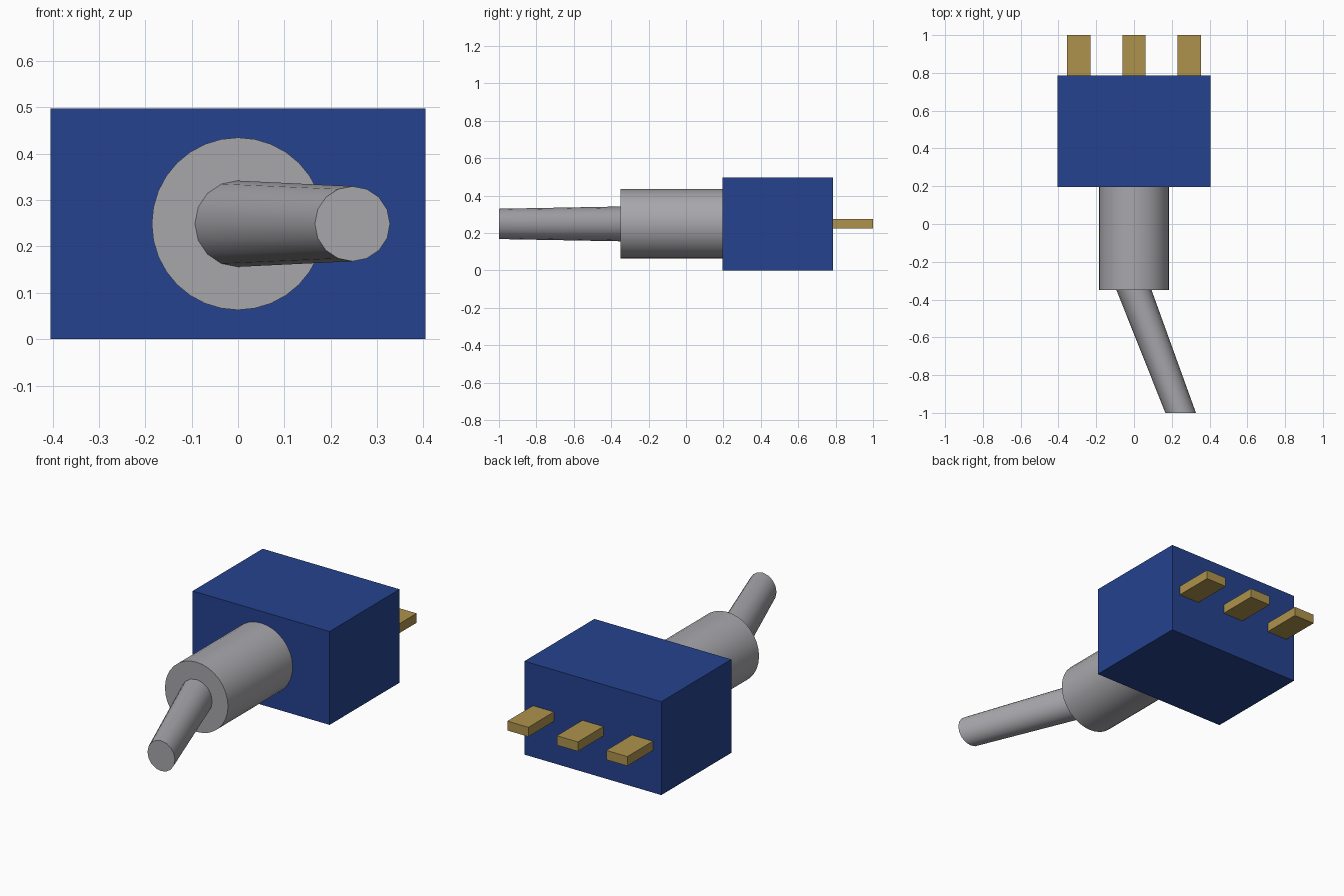
import bpy, bmesh, math
from mathutils import Vector

cube = bpy.data.objects.get("Cube")
if cube:
    bpy.data.objects.remove(cube, do_unlink=True)

AXIS_Z = 0.249


def material(name, color):
    mat = bpy.data.materials.new(name)
    mat.use_nodes = True
    mat.diffuse_color = (*color, 1)
    mat.node_tree.nodes["Principled BSDF"].inputs["Base Color"].default_value = (*color, 1)
    return mat


blue = material("blue plastic", (0.018, 0.055, 0.275))
steel = material("grey metal", (0.39, 0.385, 0.41))
gold = material("brass", (0.42, 0.29, 0.075))


def finish(bm, name, mat):
    bmesh.ops.recalc_face_normals(bm, faces=bm.faces)
    mesh = bpy.data.meshes.new(name)
    bm.to_mesh(mesh)
    bm.free()
    mesh.materials.append(mat)
    obj = bpy.data.objects.new(name, mesh)
    bpy.context.collection.objects.link(obj)
    return obj


def box(name, low, high, mat):
    bm = bmesh.new()
    bmesh.ops.create_cube(bm, size=1)
    low, high = Vector(low), Vector(high)
    bmesh.ops.scale(bm, vec=high - low, verts=bm.verts)
    bmesh.ops.translate(bm, vec=(low + high) / 2, verts=bm.verts)
    return finish(bm, name, mat)


def round_bar(name, start, end, sides, mat):
    """Loft between two circles facing y, each given as (x, y, radius)."""
    bm = bmesh.new()
    rings = []
    for x, y, r in (start, end):
        angles = [math.tau * i / sides for i in range(sides)]
        rings.append([bm.verts.new((x + r * math.cos(a), y, AXIS_Z + r * math.sin(a)))
                      for a in angles])
        bm.faces.new(rings[-1])
    for i in range(sides):
        j = (i + 1) % sides
        bm.faces.new((rings[0][i], rings[0][j], rings[1][j], rings[1][i]))
    obj = finish(bm, name, mat)
    bpy.ops.object.select_all(action="DESELECT")
    obj.select_set(True)
    bpy.context.view_layer.objects.active = obj
    bpy.ops.object.shade_smooth_by_angle(angle=math.radians(35))
    return obj


# Switch housing
box("housing", (-0.404, 0.195, 0), (0.404, 0.785, 0.498), blue)

# Bushing and tilted, tapering lever
round_bar("bushing", (0, 0.195, 0.186), (0, -0.35, 0.186), 32, steel)
round_bar("lever", (0, -0.35, 0.093), (0.247, -1, 0.081), 16, steel)

# Three flat terminals at the back
for name, x in (("right", -0.292), ("middle", 0), ("left", 0.292)):
    box(name + "_terminal", (x - 0.062, 0.785, AXIS_Z - 0.025),
        (x + 0.062, 1, AXIS_Z + 0.025), gold)
